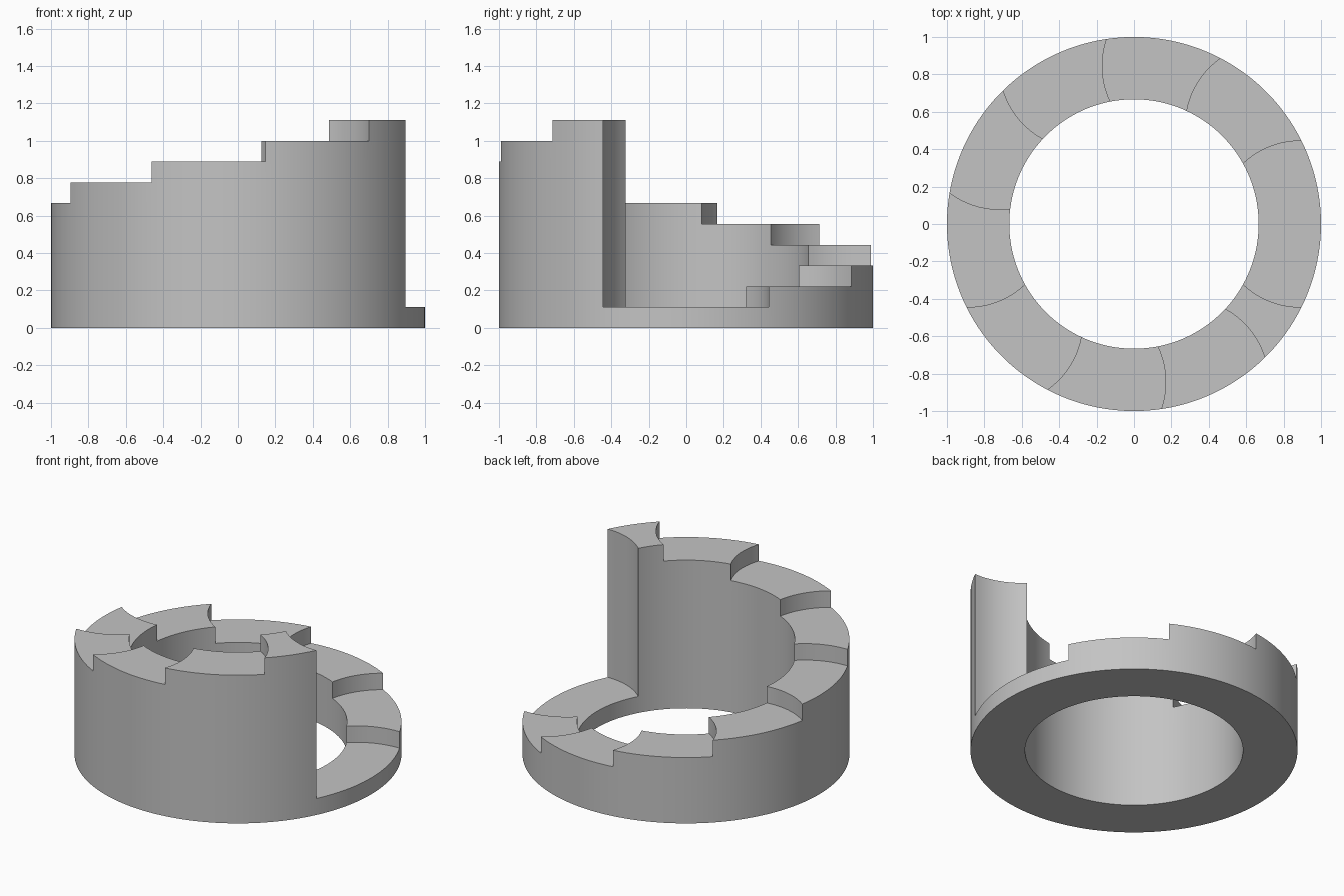
import bpy
import bmesh
from math import acos, cos, sin, radians, tau

cube = bpy.data.objects.get("Cube")
if cube:
    bpy.data.objects.remove(cube, do_unlink=True)

STEPS = 10
RISE = 1 / 9
INNER, OUTER = 2 / 3, 1.0
POCKET_DIST, POCKET_RADIUS = 8 / 9, 4 / 9   # round pockets that scoop out each step
TURN = radians(36)
ROWS = 10
radii = [INNER + (OUTER - INNER) * i / ROWS for i in range(ROWS + 1)]


def pocket_angle(r):
    """Half angle covered by a pocket at distance r from the axis."""
    return acos((r * r + POCKET_DIST ** 2 - POCKET_RADIUS ** 2) / (2 * r * POCKET_DIST))


def bounds(step, r):
    """Start and end angle of a step at distance r."""
    d = pocket_angle(r)
    start = -d if step == 1 else TURN * (step - 2) + d
    end = tau - d if step == STEPS else TURN * (step - 1) + d
    return start, end


bm = bmesh.new()


def point(r, angle, z):
    return bm.verts.new((r * cos(angle), r * sin(angle), z))


def wall(a, b, low, high):
    """Upright strip between plan points a and b, one row per rise."""
    for level in range(low, high):
        z0, z1 = level * RISE, (level + 1) * RISE
        bm.faces.new((point(*a, z0), point(*b, z0), point(*b, z1), point(*a, z1)))


for step in range(1, STEPS + 1):
    start, end = bounds(step, OUTER)
    cuts = max(4, round((end - start) / radians(2.4)))
    grid = []
    for r in radii:
        s, e = bounds(step, r)
        grid.append([(r, s + (e - s) * j / cuts) for j in range(cuts + 1)])
    # Tread and underside
    for i in range(ROWS):
        for j in range(cuts):
            quad = (grid[i][j], grid[i + 1][j], grid[i + 1][j + 1], grid[i][j + 1])
            for z in (0, step * RISE):
                bm.faces.new([point(*p, z) for p in quad])
    # Outer and inner ring walls
    for j in range(cuts):
        for row in (grid[0], grid[-1]):
            wall(row[j], row[j + 1], 0, step)
    # Curved riser up to the next step, or the tall drop after the last
    low, high = (1, STEPS) if step == STEPS else (step, step + 1)
    for i in range(ROWS):
        wall(grid[i][-1], grid[i + 1][-1], low, high)

bmesh.ops.remove_doubles(bm, verts=bm.verts[:], dist=0.0001)
bmesh.ops.recalc_face_normals(bm, faces=bm.faces[:])

mesh = bpy.data.meshes.new("stepped_ring")
bm.to_mesh(mesh)
bm.free()
ring = bpy.data.objects.new("stepped_ring", mesh)
bpy.context.collection.objects.link(ring)

# Plain grey material
grey = bpy.data.materials.new("light grey")
grey.use_nodes = True
colour = (0.55, 0.55, 0.55, 1)
grey.diffuse_color = colour
for node in grey.node_tree.nodes:
    if node.type == "BSDF_PRINCIPLED":
        node.inputs["Base Color"].default_value = colour
mesh.materials.append(grey)

# Smooth curves with crisp edges
bpy.ops.object.select_all(action="DESELECT")
ring.select_set(True)
bpy.context.view_layer.objects.active = ring
bpy.ops.object.shade_smooth_by_angle(angle=radians(30))
